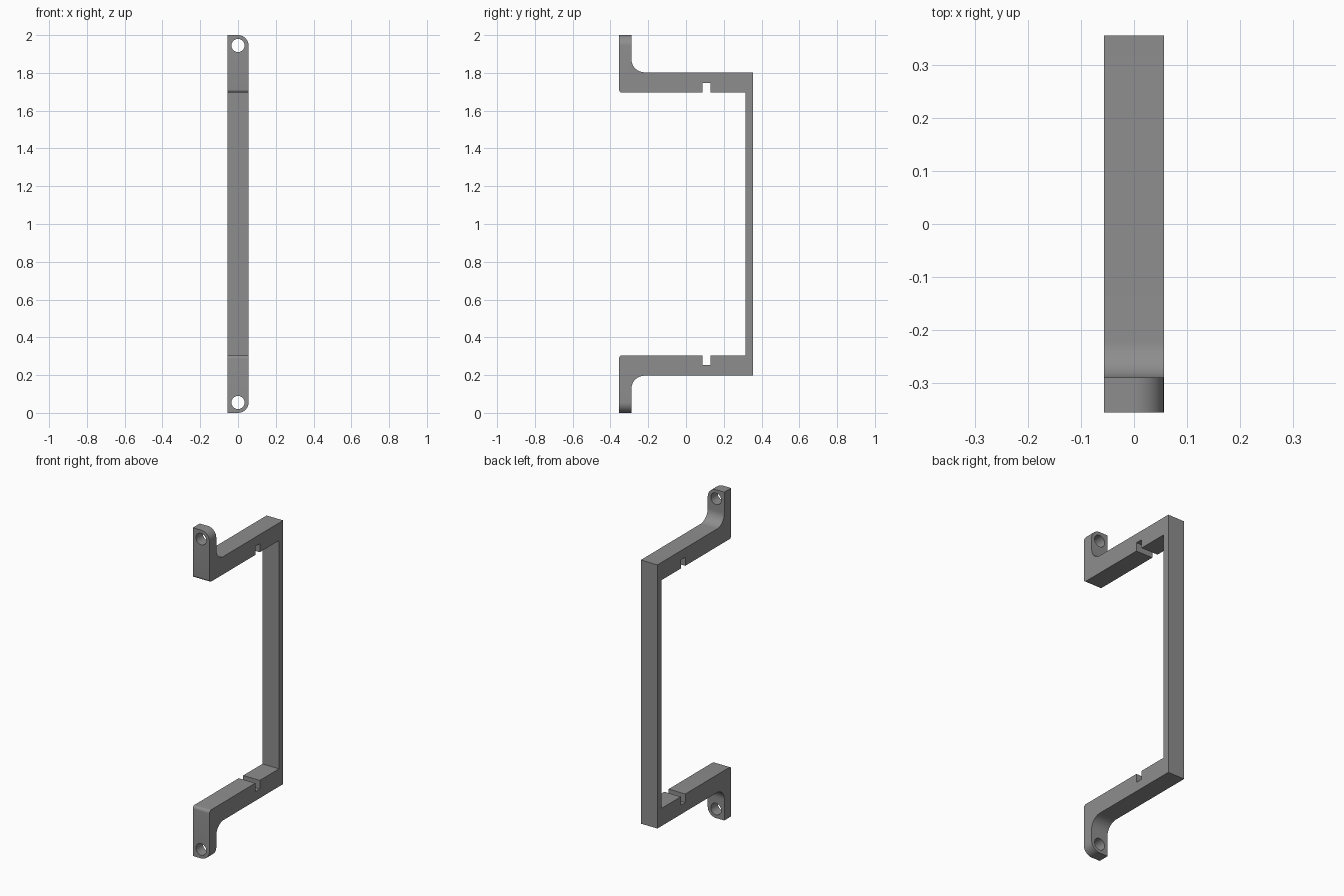
import bpy, bmesh, math

if "Cube" in bpy.data.objects:
    bpy.data.objects.remove(bpy.data.objects["Cube"])

W = 0.056       # half width
Y0, Y1 = -0.355, 0.355
HOLE_Z = 1.945

grey = bpy.data.materials.new("grey plastic")
grey.diffuse_color = (0.27, 0.27, 0.27, 1)
grey.use_nodes = True
grey.node_tree.nodes["Principled BSDF"].inputs["Base Color"].default_value = grey.diffuse_color


def arc(cx, cy, r, a0, a1, n):
    return [(cx + r * math.cos(math.radians(a0 + (a1 - a0) * i / n)),
             cy + r * math.sin(math.radians(a0 + (a1 - a0) * i / n))) for i in range(n + 1)]


def prism(name, points, axis, lo, hi):
    """Extrude a closed outline along x (outline in y, z) or y (outline in x, z)."""
    bm = bmesh.new()
    place = (lambda p: (lo, p[0], p[1])) if axis == 'x' else (lambda p: (p[0], lo, p[1]))
    face = bm.faces.new([bm.verts.new(place(p)) for p in points])
    ext = bmesh.ops.extrude_face_region(bm, geom=[face])
    d = (hi - lo, 0, 0) if axis == 'x' else (0, hi - lo, 0)
    bmesh.ops.translate(bm, vec=d, verts=[v for v in ext['geom'] if isinstance(v, bmesh.types.BMVert)])
    bmesh.ops.recalc_face_normals(bm, faces=bm.faces)
    mesh = bpy.data.meshes.new(name)
    bm.to_mesh(mesh)
    bm.free()
    obj = bpy.data.objects.new(name, mesh)
    bpy.context.collection.objects.link(obj)
    mesh.materials.append(grey)
    return obj


# Side outline of the upper half: ear, filleted arm, notch and back bar
upper = [(0.315, 1.695), (0.13, 1.695), (0.13, 1.747), (0.087, 1.747), (0.087, 1.695)]
upper += arc(Y0 + 0.018, 1.713, 0.018, 270, 180, 6)      # small outer round
upper += [(Y0, 2.0), (-0.289, 2.0)]
upper += arc(-0.219, 1.873, 0.07, 180, 270, 14)          # inner fillet
upper += [(Y1, 1.803)]
lower = [(y, 2 - z) for y, z in reversed(upper)]
bracket = prism("bracket", upper + lower, 'x', -W, W)

# Cutters for the screw holes and the rounded ear corner, top and bottom
corner = arc(0, 2 - W, W, 0, 90, 14) + [(0, 2.1), (0.1, 2.1), (0.1, 2 - W)]
hole = arc(0, HOLE_Z, 0.035, 0, 360, 32)[:-1]
for end, flip in (("top", False), ("bottom", True)):
    for part, outline in (("corner", corner), ("hole", hole)):
        pts = [(x, 2 - z) for x, z in outline] if flip else outline
        cutter = prism(f"{end}_{part}_cutter", pts, 'y', Y0 - 0.05, -0.24)
        cutter.hide_render = True
        mod = bracket.modifiers.new(f"{end} {part}", 'BOOLEAN')
        mod.operation, mod.solver, mod.object = 'DIFFERENCE', 'EXACT', cutter

# Apply the cuts and drop the cutters
bpy.context.view_layer.objects.active = bracket
bracket.select_set(True)
for mod in list(bracket.modifiers):
    cutter = mod.object
    bpy.ops.object.modifier_apply(modifier=mod.name)
    bpy.data.objects.remove(cutter)
bpy.ops.object.shade_smooth_by_angle(angle=math.radians(30))
